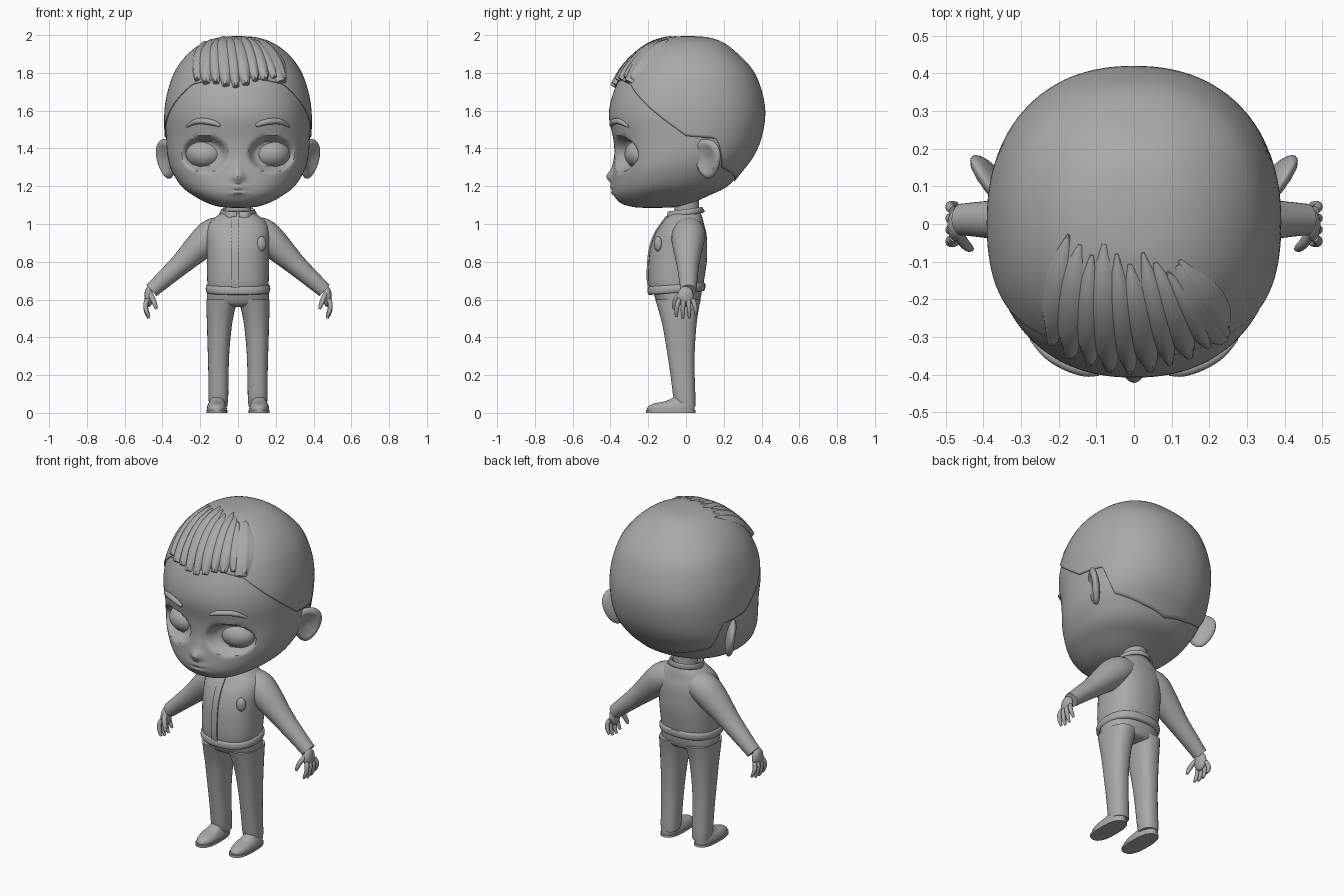
import bpy, bmesh, math, random
from mathutils import Vector, Matrix
from mathutils.bvhtree import BVHTree

random.seed(4)
if "Cube" in bpy.data.objects:
    bpy.data.objects.remove(bpy.data.objects["Cube"])

GREY = (0.4, 0.4, 0.4, 1)
clay = bpy.data.materials.new("plain grey")
clay.use_nodes = True
clay.diffuse_color = GREY
clay.node_tree.nodes["Principled BSDF"].inputs["Base Color"].default_value = GREY


def finish(name, bm, mirror=False, thick=0, angle=40):
    """Turn a bmesh into a shaded object, optionally mirrored or thickened."""
    bmesh.ops.recalc_face_normals(bm, faces=bm.faces)
    mesh = bpy.data.meshes.new(name)
    bm.to_mesh(mesh)
    bm.free()
    mesh.materials.append(clay)
    ob = bpy.data.objects.new(name, mesh)
    bpy.context.collection.objects.link(ob)
    bpy.ops.object.select_all(action='DESELECT')
    ob.select_set(True)
    bpy.context.view_layer.objects.active = ob
    bpy.ops.object.shade_smooth_by_angle(angle=math.radians(angle))
    if thick:
        ob.modifiers.new("thickness", 'SOLIDIFY').thickness = thick
    if mirror:
        ob.modifiers.new("mirror", 'MIRROR')
    return ob


def spline(rows, n):
    """Smoothly resample rows of numbers, n steps per span."""
    out = []
    for i in range(len(rows) - 1):
        a, b, c, d = (rows[max(0, min(len(rows) - 1, i + k))] for k in (-1, 0, 1, 2))
        for s in range(n):
            t = s / n
            out.append([0.5 * (2*q + (r - p)*t + (2*p - 5*q + 4*r - s4)*t*t + (3*q - p - 3*r + s4)*t**3)
                        for p, q, r, s4 in zip(a, b, c, d)])
    return out + [list(rows[-1])]


def skin(rings, capped=True, closed=True):
    """Bridge equal-sized rings of points into a surface."""
    bm = bmesh.new()
    vs = [[bm.verts.new(p) for p in ring] for ring in rings]
    n = len(vs[0])
    for lo, hi in zip(vs, vs[1:]):
        for i in range(n if closed else n - 1):
            j = (i + 1) % n
            bm.faces.new((lo[i], lo[j], hi[j], hi[i]))
    if capped:
        bm.faces.new(vs[0])
        bm.faces.new(vs[-1])
    return bm


def loft(rows, power=2.0, seg=32, steps=4, tilt=0):
    """Stack rounded sections given as (z, x0, x1, y0, y1)."""
    rings = []
    for z, x0, x1, y0, y1 in spline(rows, steps):
        ring = []
        for k in range(seg):
            a = math.tau * k / seg
            s, c = math.sin(a), math.cos(a)
            r = (abs(s)**power + abs(c)**power) ** (-1 / power)
            y = (y0 + y1) / 2 - (y1 - y0) / 2 * r * c
            ring.append(Vector(((x0 + x1) / 2 + (x1 - x0) / 2 * r * s, y, z + tilt * y)))
        rings.append(ring)
    return skin(rings)


def tube(path, seg=16, steps=4, flat=1.0):
    """Round tube through (x, y, z, radius); flat scales the depth along y."""
    pts = spline(path, steps)
    rings = []
    for i, p in enumerate(pts):
        t = Vector(pts[min(i + 1, len(pts) - 1)][:3]) - Vector(pts[max(i - 1, 0)][:3])
        u = t.cross(Vector((0, 1, 0))).normalized()
        v = t.cross(u).normalized()
        rings.append([Vector(p[:3]) + p[3] * (u * math.cos(math.tau * k / seg)
                      + v * flat * math.sin(math.tau * k / seg)) for k in range(seg)])
    return skin(rings)


def ball(center, radii, turn=0):
    bm = bmesh.new()
    m = Matrix.Translation(center) @ Matrix.Rotation(turn, 4, 'Z') @ Matrix.Diagonal((*radii, 1))
    bmesh.ops.create_uvsphere(bm, u_segments=32, v_segments=20, radius=1, matrix=m)
    return bm


# Head: rounded loft, then eye sockets, nose and lips pushed into the face
head_rows = [(1.085, .01, -.2, -.17), (1.09, .09, -.28, -.05), (1.11, .16, -.345, .03),
             (1.15, .235, -.38, .12), (1.2, .3, -.388, .22), (1.28, .35, -.383, .29),
             (1.36, .373, -.378, .35), (1.45, .38, -.385, .39), (1.57, .383, -.408, .412),
             (1.68, .37, -.39, .4), (1.8, .33, -.335, .355), (1.89, .265, -.26, .275),
             (1.95, .185, -.18, .2), (1.98, .1, -.09, .12), (1.987, .01, -.005, .02)]
bm = loft([(z, -w, w, f, b) for z, w, f, b in head_rows], 2.25, 180, 6)
plain_head = BVHTree.FromBMesh(bm)


def bump(x, z, cz, w, h):
    return math.exp(-(x / w)**2 - ((z - cz) / h)**2)


for v in bm.verts:
    x, y, z = v.co
    if y < -.1 and z < 1.6:
        r = math.hypot((abs(x) - .175) / .1, (z - 1.37) / .077)
        t = max(0, min(1, (1.3 - r) / .45))
        v.co.y += .06 * t * t * (3 - 2 * t)
        v.co.y -= .034 * bump(x, z, 1.25, .035, .03) + .01 * bump(x, z, 1.3, .025, .05)
        v.co.y -= .014 * bump(x, z, 1.195, .055, .012) + .012 * bump(x, z, 1.165, .045, .012)
finish("head", bm)
finish("eye", ball((.175, -.235, 1.37), (.102, .09, .078), math.radians(16)), True)

CENTER = Vector((0, 0, 1.5))


def on_head(direction, lift=0):
    d = Vector(direction).normalized()
    return plain_head.ray_cast(CENTER, d)[0] + d * lift


# Eyebrows: flattened tubes lying on the forehead
brow = []
for x, z, r in [(.095, 1.52, .008), (.13, 1.535, .015), (.18, 1.544, .016), (.23, 1.54, .014), (.272, 1.515, .006)]:
    hit = plain_head.ray_cast(Vector((x, -1, z)), Vector((0, 1, 0)))[0]
    brow.append((x, hit.y - .003, z, r))
finish("eyebrow", tube(brow), True)

# Ears: tilted ellipsoids with a hollow on the outer side
bm = ball((0, 0, 0), (1, 1, 1))
for v in bm.verts:
    r = math.hypot(v.co.y, v.co.z)
    if v.co.x > 0 and r < .75:
        v.co.x -= 1.0 * (1 - r / .75) ** .6
    v.co.y *= 1 + .25 * v.co.z
ear_place = (Matrix.Translation((.377, .112, 1.345)) @ Matrix.Rotation(math.radians(-35), 4, 'Z')
             @ Matrix.Rotation(math.radians(8), 4, 'Y') @ Matrix.Diagonal((.03, .084, .106, 1)))
bm.transform(ear_place)
finish("ear", bm, True)

# Hair cap: thin shell from the crown down to a hairline that varies by direction
hairline = [(0, 50), (40, 58), (60, 73), (90, 95), (115, 97), (123, 120), (150, 130), (180, 137)]


def hair_edge(a):
    for (a0, e0), (a1, e1) in zip(hairline, hairline[1:]):
        if a <= a1:
            return math.radians(e0 + (e1 - e0) * (a - a0) / (a1 - a0))
    return math.radians(hairline[-1][1])


rings = []
for i in range(1, 41):
    ring = []
    for k in range(120):
        az = k * 3
        pol = hair_edge(min(az, 360 - az)) * i / 40
        a = math.radians(az)
        ring.append(on_head((math.sin(pol) * math.sin(a), -math.sin(pol) * math.cos(a), math.cos(pol)), .008))
    rings.append(ring)
bm = skin(rings, capped=False)
bm.faces.new([v for v in bm.verts[:120]] if bm.verts.ensure_lookup_table() is None else [])
finish("hair_cap", bm, thick=.006)


# Fringe: tapered ridged locks swept from the crown to the forehead
def lock(index, root, tip, width):
    rings = []
    across = (tip - root).cross(root + tip).normalized()
    for s in range(15):
        t = s / 14
        n = root.lerp(tip, t).normalized()
        p = on_head(n)
        w = width * math.sin(math.pi * (.05 + .8 * t))
        h = .014 + .016 * t
        rings.append([p + across * w + n * .006, p + across * w * .4 + n * h,
                      p - across * w * .4 + n * h, p - across * w + n * .006, p - n * .01])
    finish(f"fringe_lock_{index}", skin(rings), angle=60)


for i in range(10):
    tx = -.21 + .05 * i
    root = Vector((tx * .7 - .04, -.03 - .02 * (i % 3) - .008 * i, 2)) - CENTER
    tip = Vector((tx, -.36 + 1.3 * tx * tx, 1.73 + .8 * tx * tx + random.uniform(-.02, .02))) - CENTER
    lock(i, root, tip, .034 + .006 * (i % 2))
lock(10, Vector((.12, -.11, 1.98)) - CENTER, Vector((.22, -.29, 1.74)) - CENTER, .065)

# Neck and jacket body
finish("neck", loft([(1.0, -.07, .07, -.06, .07), (1.16, -.07, .07, -.06, .07)]))
torso_rows = [(.645, .155, -.19, .085), (.7, .163, -.2, .095), (.8, .165, -.198, .11),
              (.88, .166, -.187, .112), (.95, .168, -.162, .108), (1.0, .155, -.13, .095),
              (1.04, .115, -.1, .085), (1.07, .07, -.07, .07)]
bm = loft([(z, -w, w, f, b) for z, w, f, b in torso_rows], 2.4, 48)
torso = BVHTree.FromBMesh(bm)
finish("jacket_body", bm)
hem_rows = [(.638, .15, -.185, .085), (.642, .166, -.2, .098), (.662, .171, -.204, .103),
            (.68, .166, -.2, .1), (.684, .15, -.185, .085)]
finish("jacket_hem", loft([(z, -w, w, f, b) for z, w, f, b in hem_rows], 2.4, 48, 3, .07))

# Front placket strip following the chest
rings = []
for i in range(21):
    z = .65 + .39 * i / 20
    y = [torso.ray_cast(Vector((x, -1, z)), Vector((0, 1, 0)))[0].y for x in (-.034, .004)]
    rings.append([(-.034, y[0] - .008, z), (.004, y[1] - .008, z), (.004, y[1] + .01, z), (-.034, y[0] + .01, z)])
finish("jacket_placket", skin(rings))
finish("chest_pocket", ball((.125, -.148, .895), (.026, .02, .04), .5))

# Collar: folded band whose lower edge drops to a point on each side of the front
rings = [[], [], []]
for k in range(73):
    a = math.radians(4 + 352 * k / 72)
    front = min(a, math.tau - a)
    point = max(0, 1 - abs(front - .55) / .55)
    for ring, (r, z, drop) in zip(rings, [(.07, 1.07, 0), (.088, 1.078, 0), (.102, 1.05, .055)]):
        y = -math.cos(a) * r
        ring.append((math.sin(a) * r * (1 + .12 * point), y * (1 + .2 * point) - .002,
                     z + y * .14 - drop * point))
finish("collar", skin(rings, capped=False, closed=False), thick=.012)

# Sleeves, cuffs and hands
finish("sleeve", tube([(.07, .015, .965, .075), (.13, .013, .945, .085), (.19, .01, .895, .08),
                       (.3, .01, .79, .058), (.4, .012, .7, .046), (.458, .012, .648, .04)],
                      24, flat=1.05), True)
finish("palm", ball((.473, -.003, .615), (.023, .043, .055)), True)
for i, length in enumerate((.075, .085, .082, .066)):
    y = -.036 + .024 * i
    finish(f"finger_{i + 1}", tube([(.48, y, .6, .012), (.489, y * 1.25, .575, .0125),
                                    (.485, y * 1.4, .585 - length * .6, .0115),
                                    (.472, y * 1.45, .585 - length, .007)], 10), True)
finish("thumb", tube([(.468, -.025, .635, .014), (.452, -.05, .605, .014),
                      (.44, -.062, .575, .012), (.432, -.066, .55, .007)], 10), True)

# Trousers: hips and two slightly backward-leaning legs
finish("trouser_hips", loft([(.56, -.09, .09, -.1, .03), (.575, -.155, .155, -.145, .065),
                             (.62, -.164, .164, -.168, .08), (.67, -.158, .158, -.18, .085)], 2.4))
finish("trouser_leg", loft([(.035, .056, .152, -.05, .05), (.08, .052, .156, -.066, .05),
                            (.2, .05, .157, -.082, .046), (.32, .046, .16, -.1, .046),
                            (.45, .034, .164, -.122, .054), (.53, .02, .166, -.142, .064),
                            (.6, .002, .166, -.162, .078)], 2.4), True)

# Shoes with a flat sole
finish("shoe_sole", loft([(0, .056, .167, -.212, .05), (.014, .056, .167, -.212, .05)], 2.6), True)
finish("shoe", loft([(.012, .06, .164, -.205, .046), (.03, .06, .164, -.203, .046),
                     (.048, .067, .158, -.175, .046), (.062, .072, .15, -.11, .045),
                     (.085, .078, .145, -.06, .042)], 2.3), True)
